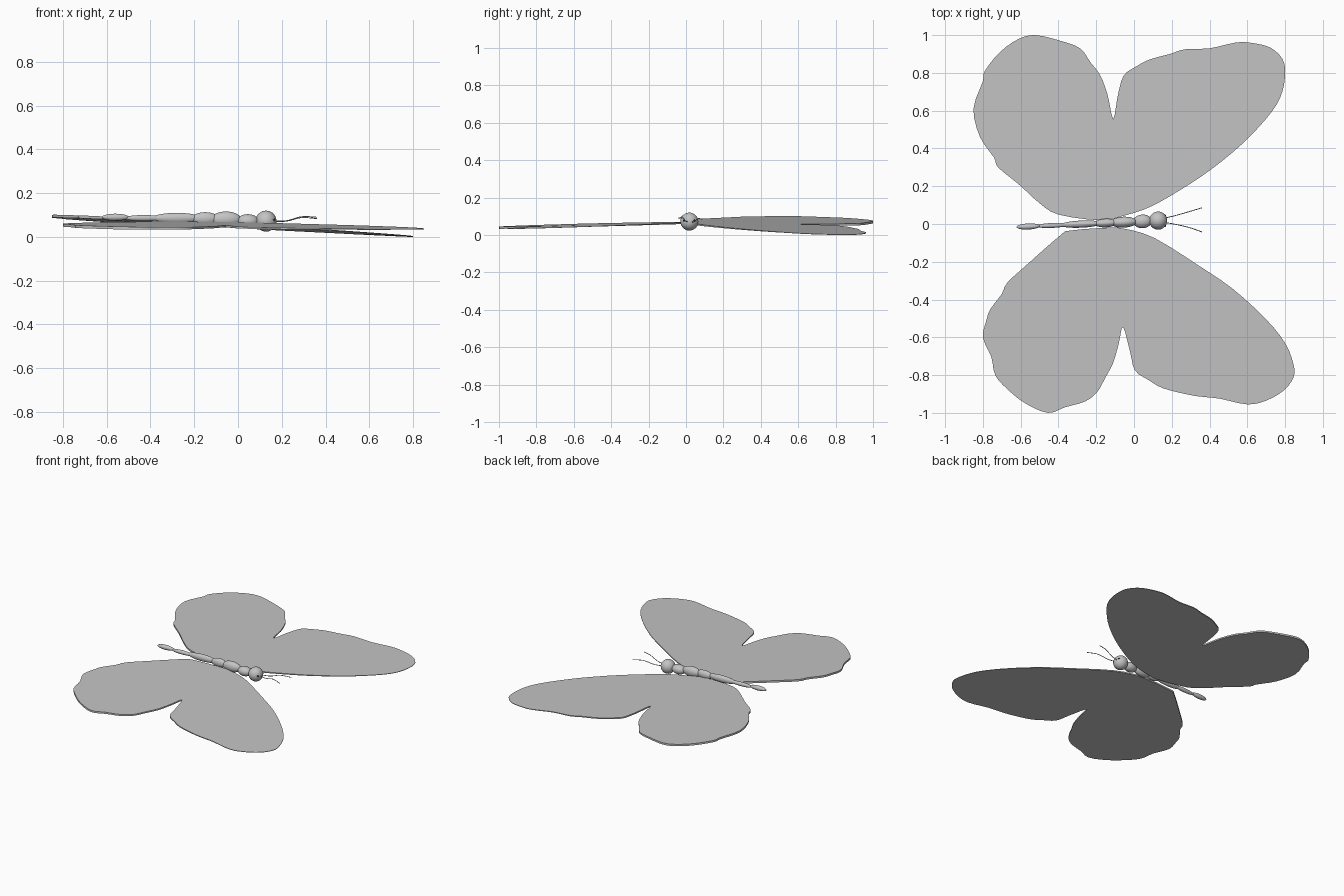
import bpy, bmesh, math
from mathutils import Vector

if "Cube" in bpy.data.objects:
    bpy.data.objects.remove(bpy.data.objects["Cube"])


def material(name, v):
    m = bpy.data.materials.new(name)
    m.diffuse_color = (v, v, v, 1)
    m.use_nodes = True
    m.node_tree.nodes["Principled BSDF"].inputs["Base Color"].default_value = m.diffuse_color
    return m


GREY = material("soft grey", 0.55)
DARK = material("near black", 0.02)


def finish(bm, name, mat, angle=40):
    bmesh.ops.recalc_face_normals(bm, faces=bm.faces)
    me = bpy.data.meshes.new(name)
    bm.to_mesh(me)
    bm.free()
    ob = bpy.data.objects.new(name, me)
    bpy.context.collection.objects.link(ob)
    me.materials.append(mat)
    bpy.context.view_layer.objects.active = ob
    ob.select_set(True)
    bpy.ops.object.shade_smooth_by_angle(angle=math.radians(angle))
    ob.select_set(False)
    return ob


def ellipsoid(name, loc, radii, mat=GREY, yaw=0.047):
    bm = bmesh.new()
    bmesh.ops.create_uvsphere(bm, u_segments=24, v_segments=14, radius=1)
    c, s = math.cos(yaw), math.sin(yaw)
    for v in bm.verts:
        x, y, z = (a * r for a, r in zip(v.co, radii))
        v.co = Vector(loc) + Vector((x * c - y * s, x * s + y * c, z))
    return finish(bm, name, mat)


def smooth_loop(pts, steps=3):
    # closed Catmull-Rom curve through the outline points
    p = [Vector(q) for q in pts]
    n, out = len(p), []
    for i in range(n):
        a, b, c, d = (p[(i + k) % n] for k in (-1, 0, 1, 2))
        for k in range(steps):
            t = k / steps
            out.append(0.5 * (2 * b + (c - a) * t + (2 * a - 5 * b + 4 * c - d) * t * t
                              + (3 * b - a - 3 * c + d) * t ** 3))
    return out


def wing(name, pts, a, bx, cy):
    # thin tilted sheet, thicker towards the hind lobe
    bm = bmesh.new()
    rings = [[], []]
    for q in smooth_loop(pts):
        z = a + bx * q.x + cy * q.y
        t = 0.003 + 0.010 * min(1, max(0, (0.7 - q.x) / 1.2))
        rings[0].append(bm.verts.new((q.x, q.y, z)))
        rings[1].append(bm.verts.new((q.x, q.y, max(0, z - t))))
    top, bot = rings
    n = len(top)
    caps = [bm.faces.new(top), bm.faces.new(bot[::-1])]
    for i in range(n):
        j = (i + 1) % n
        bm.faces.new((top[j], top[i], bot[i], bot[j]))
    bmesh.ops.triangulate(bm, faces=caps)
    return finish(bm, name, GREY, 30)


# Wings: root, hind lobe, notch, fore lobe, leading edge
left = [(-.18, .02), (-.40, .05), (-.50, .11), (-.61, .21), (-.72, .30), (-.74, .35),
        (-.815, .46), (-.85, .61), (-.80, .755), (-.79, .81), (-.71, .91), (-.61, .98),
        (-.52, 1.0), (-.39, .97), (-.285, .93), (-.23, .855), (-.18, .79), (-.14, .685),
        (-.11, .555), (-.085, .685), (-.055, .785), (.005, .83), (.08, .87), (.19, .90),
        (.27, .925), (.40, .93), (.535, .96), (.615, .96), (.72, .935), (.785, .875),
        (.80, .805), (.785, .70), (.73, .595), (.585, .435), (.41, .29), (.245, .18),
        (.085, .09), (-.05, .045)]
right = [(-.15, -.02), (-.34, -.035), (-.39, -.06), (-.55, -.20), (-.67, -.31),
         (-.70, -.37), (-.76, -.45), (-.78, -.505), (-.80, -.60), (-.755, -.705),
         (-.735, -.80), (-.67, -.875), (-.575, -.95), (-.455, -1.0), (-.365, -.97),
         (-.26, -.94), (-.195, -.89), (-.15, -.81), (-.11, -.735), (-.08, -.63),
         (-.058, -.545), (-.02, -.68), (.005, -.775), (.075, -.825), (.155, -.87),
         (.295, -.905), (.365, -.915), (.455, -.925), (.60, -.955), (.70, -.935),
         (.795, -.88), (.845, -.81), (.845, -.745), (.80, -.63), (.695, -.50),
         (.525, -.345), (.35, -.225), (.11, -.075), (-.05, -.025)]
wing("left_wing", left, .062, -.057, -.016)
wing("right_wing", right, .068, -.010, .027)

# Head, thorax and tapering abdomen segments
ellipsoid("head", (.128, .018, .072), (.048, .048, .048))
for name, x, z, rx, ry, rz in [
        ("front_thorax", .045, .072, .050, .036, .032),
        ("mid_thorax", -.055, .080, .070, .029, .036),
        ("rear_thorax", -.15, .083, .062, .023, .030),
        ("front_abdomen", -.28, .086, .110, .019, .024),
        ("mid_abdomen", -.43, .086, .090, .013, .014),
        ("tail", -.56, .090, .062, .016, .016)]:
    ellipsoid(name, (x, .012 + .045 * x, z), (rx, ry, rz))

# Antennae with small dark bases
for side, pts in {
        "left": [(.165, .032, .070), (.22, .045, .072), (.29, .065, .088), (.36, .086, .084)],
        "right": [(.165, .008, .072), (.22, -.002, .074), (.29, -.018, .092), (.36, -.042, .090)]}.items():
    cu = bpy.data.curves.new(side + "_antenna", 'CURVE')
    cu.dimensions = '3D'
    cu.bevel_depth = .0022
    cu.bevel_resolution = 1
    cu.use_fill_caps = True
    sp = cu.splines.new('BEZIER')
    sp.bezier_points.add(len(pts) - 1)
    for b, p in zip(sp.bezier_points, pts):
        b.co = p
        b.handle_left_type = b.handle_right_type = 'AUTO'
    cu.materials.append(GREY)
    ob = bpy.data.objects.new(side + "_antenna", cu)
    bpy.context.collection.objects.link(ob)
    y = .043 if side == "left" else -.008
    ellipsoid(side + "_antenna_base", (.162, y, .078), (.008, .008, .006), DARK)
